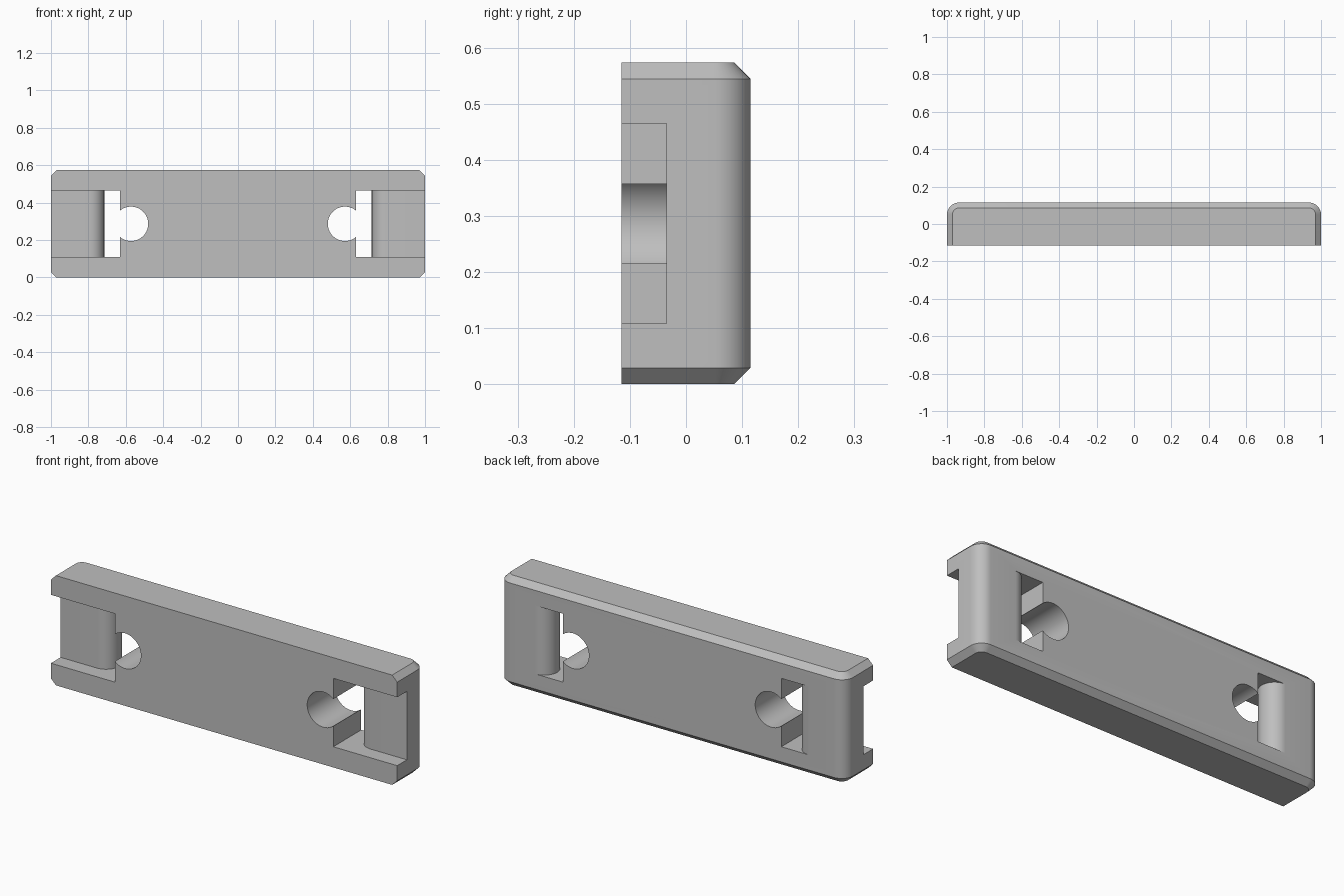
import bpy
import bmesh
from math import sin, cos, pi, radians

cube = bpy.data.objects.get("Cube")
if cube:
    bpy.data.objects.remove(cube, do_unlink=True)

HEIGHT, DEPTH, CHAMFER = 0.573, 0.115, 0.029
MID = HEIGHT / 2

grey = bpy.data.materials.new("plain_grey")
grey.use_nodes = True
grey.diffuse_color = (0.52, 0.52, 0.52, 1)
grey.node_tree.nodes["Principled BSDF"].inputs["Base Color"].default_value = (0.52, 0.52, 0.52, 1)


def arc(cx, cy, r, start, end, steps):
    """Points along an arc in the plane, angles in degrees."""
    angles = [radians(start + (end - start) * i / steps) for i in range(steps + 1)]
    return [(cx + r * cos(a), cy + r * sin(a)) for a in angles]


def loft(name, rings):
    """Closed solid through rings of equal point count."""
    bm = bmesh.new()
    rows = [[bm.verts.new(p) for p in ring] for ring in rings]
    n = len(rows[0])
    for low, high in zip(rows, rows[1:]):
        for i in range(n):
            j = (i + 1) % n
            bm.faces.new((low[i], low[j], high[j], high[i]))
    bm.faces.new(rows[0])
    bm.faces.new(rows[-1])
    bmesh.ops.recalc_face_normals(bm, faces=bm.faces)
    mesh = bpy.data.meshes.new(name)
    bm.to_mesh(mesh)
    bm.free()
    mesh.materials.append(grey)
    obj = bpy.data.objects.new(name, mesh)
    bpy.context.collection.objects.link(obj)
    return obj


def outline(inset, z):
    """Plan of the bar: square front corners, rounded back corners."""
    r = 0.065 - inset
    x, y = 1 - inset, DEPTH - inset
    pts = [(-x, -DEPTH), (x, -DEPTH)]
    pts += arc(x - r, y - r, r, 0, 90, 12) + arc(r - x, y - r, r, 90, 180, 12)
    return [(px, py, z) for px, py in pts]


# Bar with chamfered top and bottom rims
bar = loft("bar", [outline(CHAMFER, 0), outline(0, CHAMFER),
                   outline(0, HEIGHT - CHAMFER), outline(CHAMFER, HEIGHT)])

# Strap channel and slot around a round-nosed web, plus a round hole, at each end
web_nose = arc(0.79, 0.04, 0.075, 90, 270, 24)
slot_plan = [(1.1, -0.2), (0.631, -0.2), (0.631, 0.2), (0.79, 0.2)] + web_nose + [(1.1, -0.035)]
hole_plan = arc(0.572, MID, 0.092, 0, 360, 64)[:-1]

for side, sign in (("left", 1), ("right", -1)):
    slot = loft(side + "_slot_cutter",
                [[(sign * x, y, z) for x, y in slot_plan] for z in (0.108, 0.465)])
    hole = loft(side + "_hole_cutter",
                [[(sign * x, y, z) for x, z in hole_plan] for y in (-0.2, 0.2)])
    for cutter in (slot, hole):
        cutter.hide_render = True
        cutter.hide_set(True)
        cut = bar.modifiers.new(cutter.name, 'BOOLEAN')
        cut.operation, cut.solver, cut.object = 'DIFFERENCE', 'EXACT', cutter

# Apply the cuts, remove the cutters and smooth the rounded surfaces
bpy.context.view_layer.update()
result = bpy.data.meshes.new_from_object(bar.evaluated_get(bpy.context.evaluated_depsgraph_get()))
cutters = [m.object for m in bar.modifiers]
bar.modifiers.clear()
bar.data = result
for cutter in cutters:
    bpy.data.objects.remove(cutter, do_unlink=True)

bpy.ops.object.select_all(action='DESELECT')
bar.select_set(True)
bpy.context.view_layer.objects.active = bar
bpy.ops.object.shade_smooth_by_angle(angle=radians(30))
